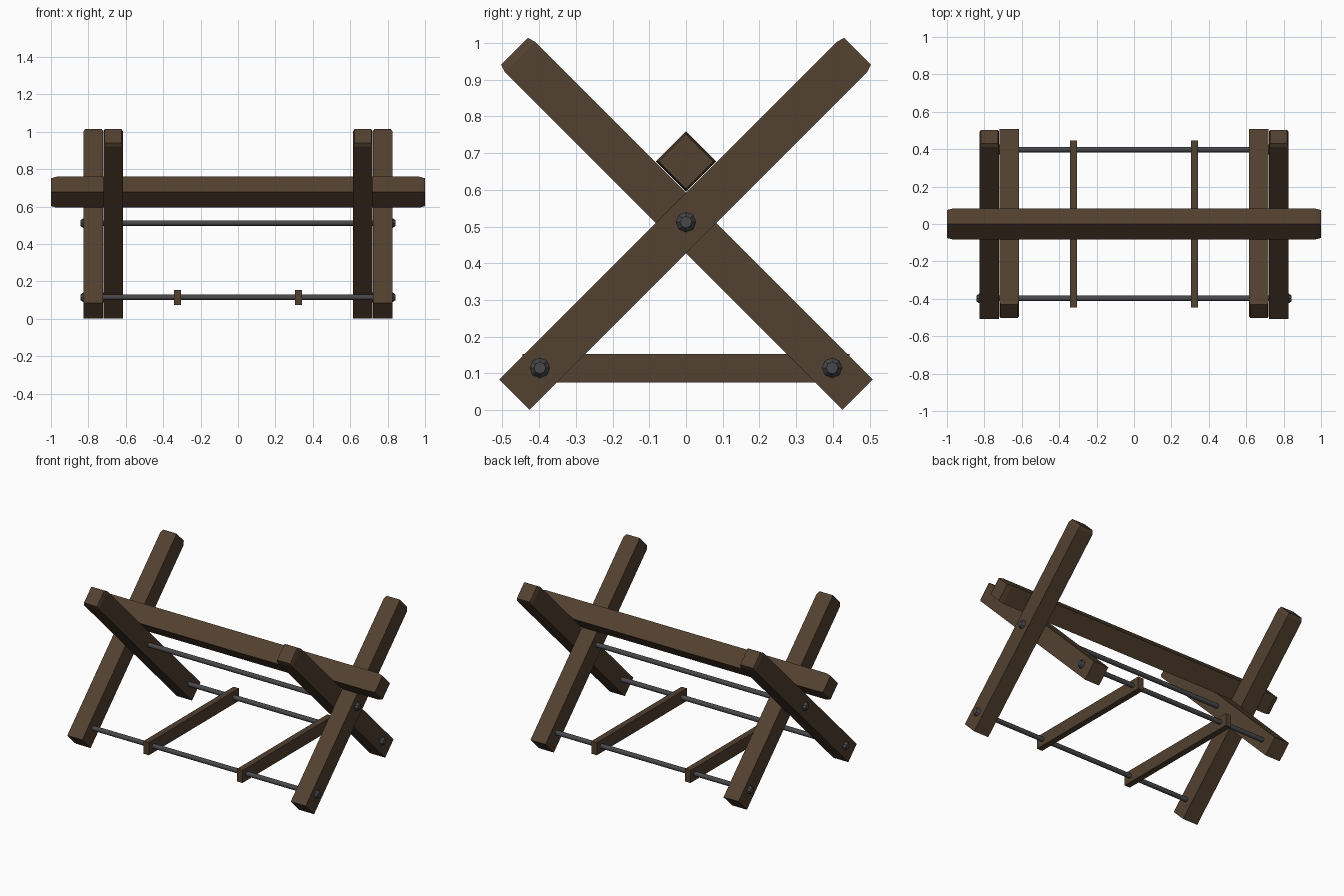
import bpy, bmesh
from math import radians, pi
from mathutils import Matrix

if "Cube" in bpy.data.objects:
    bpy.data.objects.remove(bpy.data.objects["Cube"])


def material(name, rgb):
    m = bpy.data.materials.new(name)
    m.diffuse_color = (*rgb, 1)
    m.use_nodes = True
    m.node_tree.nodes["Principled BSDF"].inputs["Base Color"].default_value = m.diffuse_color
    return m


WOOD = material("dark_wood", (0.085, 0.052, 0.029))
IRON = material("iron", (0.065, 0.065, 0.07))


def finish(name, bm, mat, matrix):
    bmesh.ops.recalc_face_normals(bm, faces=bm.faces[:])
    mesh = bpy.data.meshes.new(name)
    bm.to_mesh(mesh)
    bm.free()
    mesh.materials.append(mat)
    ob = bpy.data.objects.new(name, mesh)
    ob.matrix_world = matrix
    bpy.context.collection.objects.link(ob)
    return ob


def timber(name, w, d, stations, matrix):
    """Rectangular timber along local z; stations are (z, inset)."""
    bm = bmesh.new()
    rings = []
    for z, s in stations:
        a, b = w / 2 - s, d / 2 - s
        rings.append([bm.verts.new((x, y, z))
                      for x, y in ((-a, -b), (a, -b), (a, b), (-a, b))])
    for r, q in zip(rings, rings[1:]):
        for i in range(4):
            j = (i + 1) % 4
            bm.faces.new((r[i], r[j], q[j], q[i]))
    bm.faces.new(rings[0][::-1])
    bm.faces.new(rings[-1])
    return finish(name, bm, WOOD, matrix)


def cone_x(name, x0, x1, r0, r1, y, z, sides):
    """Rod or bolt head along x, radius r0 at x0 and r1 at x1."""
    bm = bmesh.new()
    bmesh.ops.create_cone(bm, cap_ends=True, segments=sides,
                          radius1=r0, radius2=r1, depth=abs(x1 - x0))
    turn = Matrix.Rotation(pi / 2 if x1 > x0 else -pi / 2, 4, 'Y')
    return finish(name, bm, IRON,
                  Matrix.Translation(((x0 + x1) / 2, y, z)) @ turn)


HUB = 0.51     # height of the leg crossing
LEG = 0.661    # half length of a leg
BEAM_Z = 0.677

# Crossed legs at each side, tapered only at the upper tip
leg_ends = ((-LEG, 0), (LEG - 0.022, 0), (LEG, 0.007))
for side, sx in (("left", -1), ("right", 1)):
    for layer, x, angle in (("outer", 0.773, -45), ("inner", 0.668, 45)):
        timber(f"{side}_{layer}_leg", 0.104, 0.117, leg_ends,
               Matrix.Translation((sx * x, 0, HUB))
               @ Matrix.Rotation(radians(angle), 4, 'X'))

    # Slat resting across the two lower rods
    timber(f"{side}_slat", 0.038, 0.078, ((-0.446, 0), (0.446, 0)),
           Matrix.Translation((sx * 0.324, 0, 0.114))
           @ Matrix.Rotation(pi / 2, 4, 'X'))

# Square beam set on edge in the upper notch of the crossings
timber("top_beam", 0.117, 0.117,
       ((-1, 0.006), (-0.97, 0), (0.97, 0), (1, 0.006)),
       Matrix.Translation((0, 0, BEAM_Z))
       @ Matrix.Rotation(pi / 2, 4, 'Y') @ Matrix.Rotation(pi / 4, 4, 'Z'))

# Tie rods with bolt heads on the outside of the legs
for name, y, z, end in (("centre", 0, HUB + 0.002, 0.825),
                        ("front", -0.398, 0.115, 0.825),
                        ("back", 0.398, 0.115, 0.72)):
    rod = cone_x(f"{name}_rod", -end, end, 0.0145, 0.0145, y, z, 12)
    bpy.context.view_layer.objects.active = rod
    rod.select_set(True)
    bpy.ops.object.shade_smooth_by_angle(angle=radians(40))
    rod.select_set(False)
    for side, sx in (("left", -1), ("right", 1)):
        cone_x(f"{name}_{side}_bolt", sx * (end - 0.004), sx * (end + 0.016),
               0.03, 0.016, y, z, 8)
